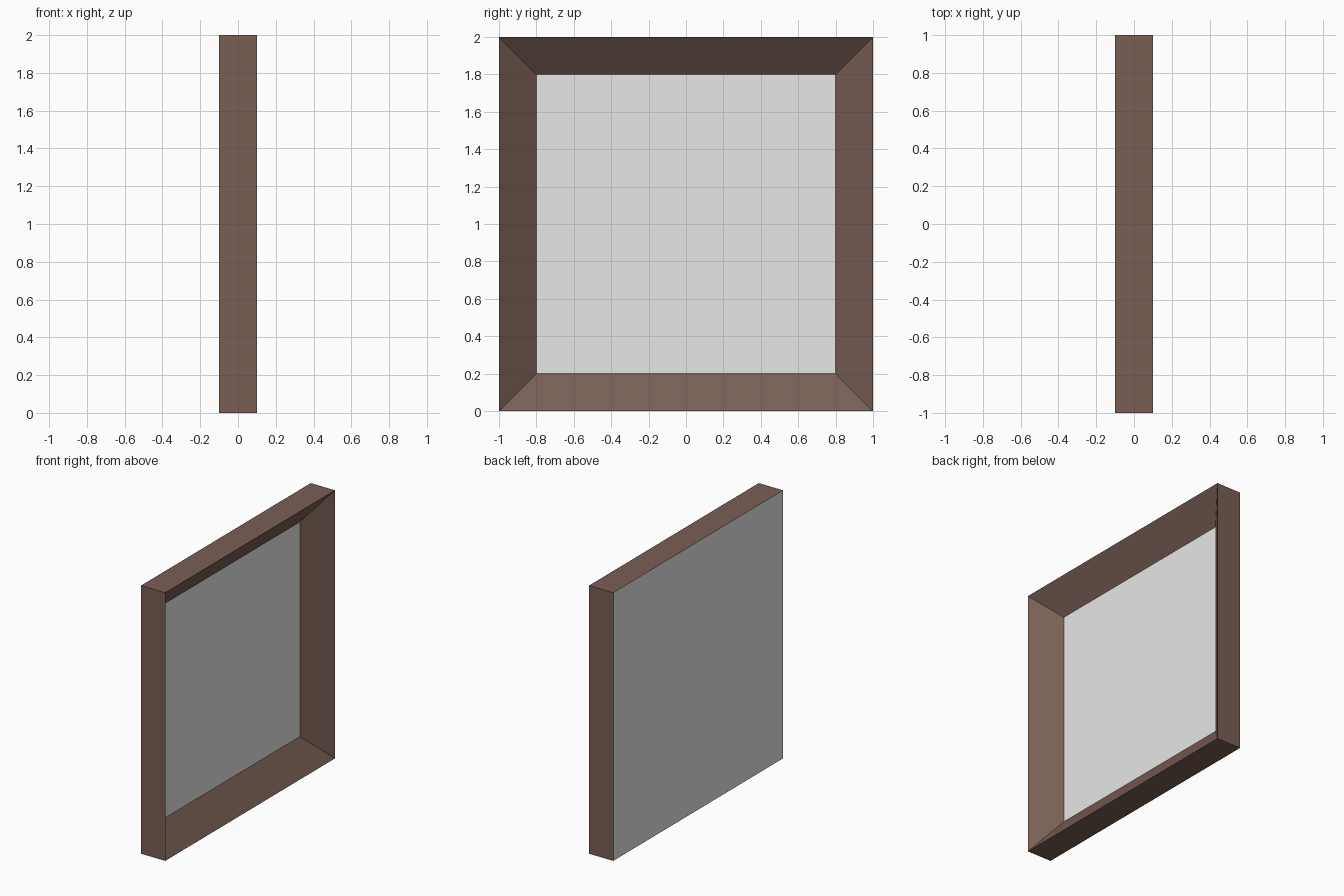
import bpy
import bmesh
from mathutils import Matrix, Vector

if "Cube" in bpy.data.objects:
    bpy.data.objects.remove(bpy.data.objects["Cube"])


def material(name, rgb):
    m = bpy.data.materials.new(name)
    m.diffuse_color = (*rgb, 1.0)
    m.use_nodes = True
    m.node_tree.nodes["Principled BSDF"].inputs["Base Color"].default_value = m.diffuse_color
    return m


brown = material("brown wood", (0.19, 0.114, 0.089))
grey = material("light grey panel", (0.8, 0.8, 0.8))

# Square frame block, standing on the ground
bm = bmesh.new()
bmesh.ops.create_cube(bm, size=1.0, matrix=Matrix.Translation((0, 0, 1)) @ Matrix.Diagonal((0.2, 2, 2, 1)))

# Sloped opening on the +x side, sinking to the panel
bm.normal_update()
panel = max(bm.faces, key=lambda f: f.normal.x)
bmesh.ops.inset_region(bm, faces=[panel], thickness=0.2, use_even_offset=True)
bmesh.ops.translate(bm, verts=panel.verts, vec=Vector((-0.15, 0, 0)))

# Panel and flat back are grey, everything else is wood
bm.normal_update()
for f in bm.faces:
    f.material_index = 1 if abs(f.normal.x) > 0.99 else 0

mesh = bpy.data.meshes.new("picture_frame")
bm.to_mesh(mesh)
bm.free()
mesh.materials.append(brown)
mesh.materials.append(grey)
frame = bpy.data.objects.new("picture_frame", mesh)
bpy.context.collection.objects.link(frame)
